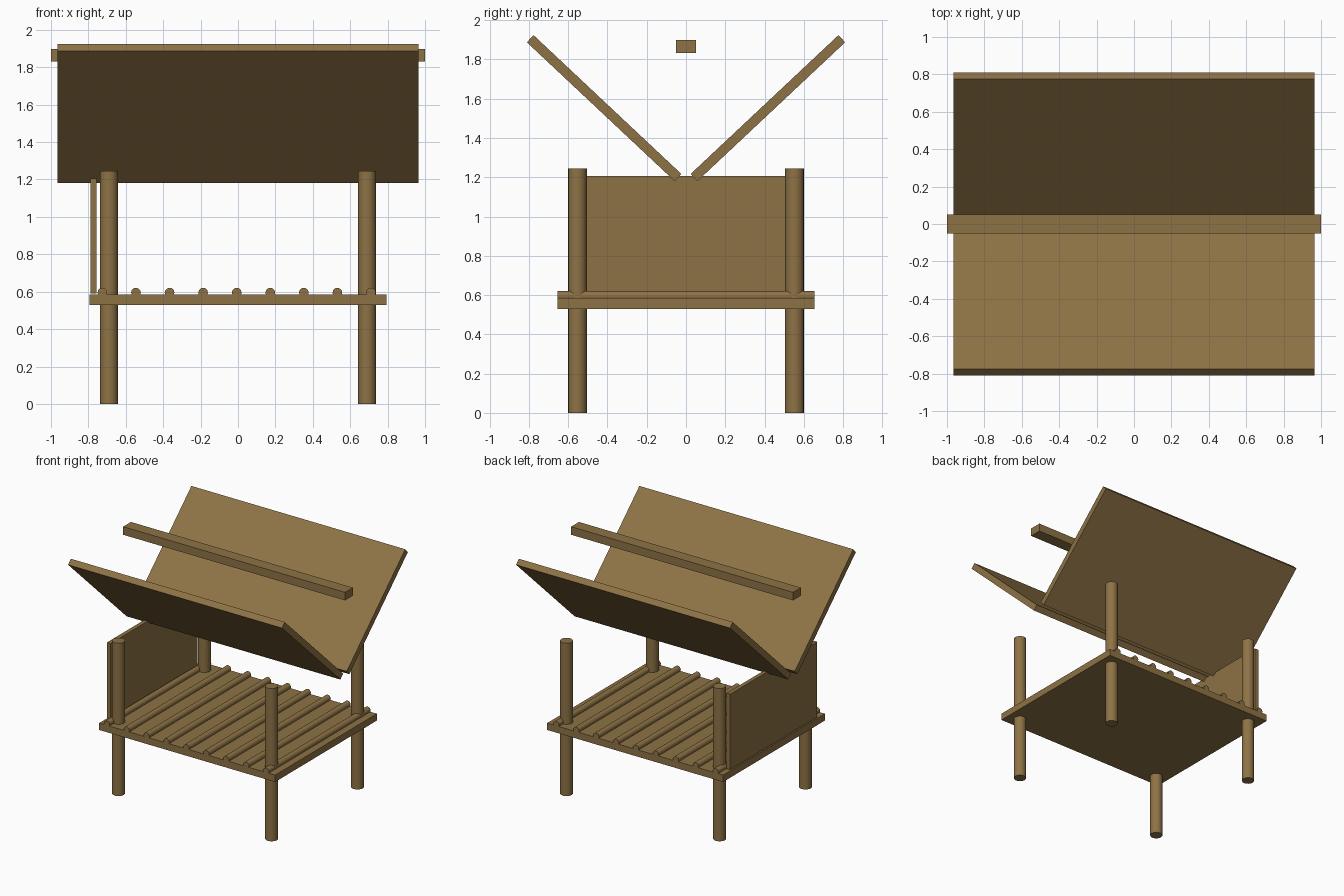
import bpy, math

if "Cube" in bpy.data.objects:
    bpy.data.objects.remove(bpy.data.objects["Cube"])

wood = bpy.data.materials.new("brown wood")
wood.diffuse_color = (0.27, 0.17, 0.06, 1)
wood.use_nodes = True
wood.node_tree.nodes["Principled BSDF"].inputs["Base Color"].default_value = wood.diffuse_color


def box(name, center, size, tilt=0):
    """Plank with an optional tilt about x."""
    bpy.ops.mesh.primitive_cube_add(size=1)
    ob = bpy.context.object
    ob.name = name
    ob.scale = size
    bpy.ops.object.transform_apply(location=False, rotation=False, scale=True)
    ob.location = center
    ob.rotation_euler = (tilt, 0, 0)
    ob.data.materials.append(wood)
    return ob


def pole(name, center, radius, length, sides, tilt=0):
    """Round pole with smooth sides and sharp rims."""
    bpy.ops.mesh.primitive_cylinder_add(vertices=sides, radius=radius, depth=length,
                                        location=center, rotation=(tilt, 0, 0))
    ob = bpy.context.object
    ob.name = name
    ob.data.materials.append(wood)
    bpy.ops.object.shade_smooth_by_angle(angle=math.radians(40))
    return ob


# Four corner posts
for side, x in (("left", -0.69), ("right", 0.69)):
    for end, y in (("front", -0.553), ("back", 0.553)):
        pole(f"{end}_{side}_post", (x, y, 0.6225), 0.048, 1.245, 16)

# Floor deck and the round slats half sunk in it
box("floor_deck", (0, 0, 0.556), (1.586, 1.31, 0.056))
for i in range(9):
    pole(f"floor_slat_{i + 1}", (-0.725 + 0.1795 * i, 0, 0.595), 0.026, 1.31, 12, math.pi / 2)

# Wall on the left end
box("end_wall", (-0.773, 0, 0.898), (0.033, 1.12, 0.615))

# Two roof panels opening upward in a V
for name, s in (("front_roof_panel", -1), ("back_roof_panel", 1)):
    box(name, (0, s * 0.417, 1.552), (1.928, 1.033, 0.05), s * math.radians(43.2))

# Beam floating between the roof panels
box("ridge_beam", (0, 0, 1.865), (2.0, 0.1, 0.066))
